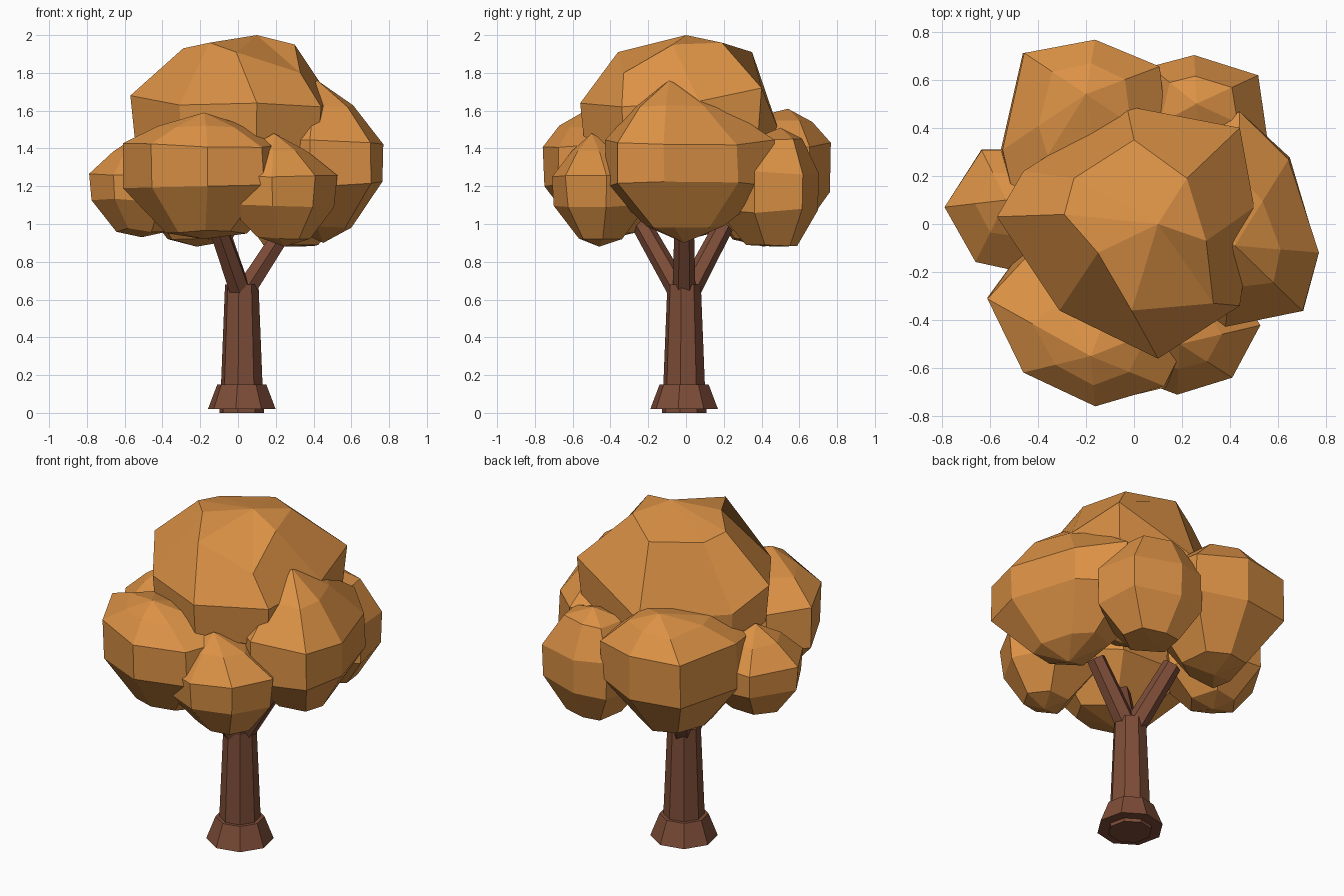
import bpy, bmesh, math, random
from mathutils import Vector

random.seed(4)
cube = bpy.data.objects.get("Cube")
if cube:
    bpy.data.objects.remove(cube)


def material(name, color):
    mat = bpy.data.materials.new(name)
    mat.use_nodes = True
    mat.diffuse_color = color
    mat.node_tree.nodes["Principled BSDF"].inputs["Base Color"].default_value = color
    return mat


LEAF = material("autumn_orange", (0.71, 0.285, 0.06, 1))
BARK = material("bark_brown", (0.205, 0.073, 0.039, 1))


def loft(name, rings, mat, bottom=None, top=None):
    """Skin a stack of rings, closing each end with a cap or a pole."""
    bm = bmesh.new()
    loops = [[bm.verts.new(p) for p in ring] for ring in rings]
    n = len(loops[0])
    for a, b in zip(loops, loops[1:]):
        for i in range(n):
            j = (i + 1) % n
            bm.faces.new((a[i], a[j], b[j], b[i]))
    for loop, pole in ((loops[0], bottom), (loops[-1], top)):
        if pole is None:
            bm.faces.new(loop)
        else:
            tip = bm.verts.new(pole)
            for i in range(n):
                bm.faces.new((loop[i], loop[(i + 1) % n], tip))
    bmesh.ops.recalc_face_normals(bm, faces=bm.faces)
    mesh = bpy.data.meshes.new(name)
    bm.to_mesh(mesh)
    bm.free()
    mesh.materials.append(mat)
    obj = bpy.data.objects.new(name, mesh)
    bpy.context.collection.objects.link(obj)


# Trunk: eight-sided, with a flared foot on a thin plinth
def octagon(radius, z):
    angles = [math.radians(45 * i - 10) for i in range(8)]
    return [(0.02 + radius * math.cos(a), -0.01 + radius * math.sin(a), z) for a in angles]


loft("trunk", [octagon(0.112, 0.14), octagon(0.09, 0.68)], BARK)
loft("trunk_foot", [octagon(0.182, 0.02), octagon(0.132, 0.15)], BARK)
loft("trunk_plinth", [octagon(0.12, 0), octagon(0.12, 0.03)], BARK)


# Branches: tapered six-sided limbs reaching into the leaves
def branch(name, start, end):
    start, end = Vector(start), Vector(end)
    turn = (end - start).to_track_quat("Z", "Y")
    rings = []
    for centre, radius in ((start, 0.06), (end, 0.052)):
        rings.append([centre + turn @ Vector((radius * math.cos(k * math.pi / 3),
                                              radius * math.sin(k * math.pi / 3), 0))
                      for k in range(6)])
    loft(name, rings, BARK)


branch("left_branch", (0.04, -0.01, 0.65), (0.26, -0.01, 0.99))
branch("front_branch", (0.01, -0.04, 0.65), (-0.12, -0.25, 1.02))
branch("back_branch", (0.01, 0.02, 0.65), (-0.1, 0.2, 0.99))

# Crown: each column gives its widest point and the shoulder point above it
CROWN = (
    ((-0.57, 0.03, 1.68), (-0.29, 0.04, 1.93)),
    ((-0.31, -0.36, 1.63), (-0.15, -0.12, 1.96)),
    ((0.1, -0.56, 1.64), (-0.01, -0.36, 1.91)),
    ((0.44, -0.34, 1.62), (0.33, -0.33, 1.8)),
    ((0.5, 0.07, 1.65), (0.3, -0.07, 1.95)),
    ((0.44, 0.4, 1.72), (0.22, 0.19, 1.96)),
    ((-0.03, 0.49, 1.5), (0, 0.35, 1.91)),
    ((-0.46, 0.22, 1.55), (-0.25, 0.19, 1.91)),
)
widest, shoulder = zip(*CROWN)
lower = [(x * 0.96, y * 0.96, z - 0.22) for x, y, z in widest]
loft("crown_leaves", [lower, widest, shoulder], LEAF, (0, 0, 1.15), (0.1, 0, 2.0))

# Leaf clumps: a widest outline, shrunk towards a foot below and a peak above.
# Each profile pairs a height fraction with a scale of the outline.
ROUND = ((0.11, 0.47), (0.36, 0.97), (0.62, 0.97), (0.85, 0.52))
TALL = ((0.06, 0.45), (0.41, 0.97), (0.74, 0.96), (0.9, 0.52))
POINTED = ((0.07, 0.45), (0.36, 0.94), (0.62, 0.97), (0.84, 0.5))
HEAVY = ((0.02, 0.5), (0.3, 0.97), (0.62, 0.96), (0.89, 0.56))


def clump(name, profile, low, high, peak, outline):
    points = [Vector(p) for p in outline]
    foot = sum(points, Vector((0, 0))) / len(points)
    peak = Vector(peak)
    height = high - low
    rings = []
    for t, scale in profile:
        pole = peak if t > 0.5 else foot
        ring = []
        for p in points:
            q = pole.lerp(p, scale + random.uniform(-0.03, 0.03))
            ring.append((q.x, q.y, low + height * (t + random.uniform(-0.02, 0.02))))
        rings.append(ring)
    loft(name, rings, LEAF, (foot.x, foot.y, low), (peak.x, peak.y, high))


clump("left_leaves", ROUND, 0.9, 1.76, (0.42, -0.09),
      [(0.78, -0.12), (0.65, 0.28), (0.44, 0.47), (0.12, 0.3),
       (0.08, -0.2), (0.38, -0.43), (0.71, -0.37)])
clump("front_leaves", TALL, 0.92, 1.59, (-0.18, -0.55),
      [(-0.63, -0.3), (-0.47, -0.62), (-0.16, -0.77), (0.14, -0.68),
       (0.3, -0.36), (0, -0.08), (-0.46, -0.1)])
clump("front_left_leaves", POINTED, 0.88, 1.48, (0.19, -0.5),
      [(-0.09, -0.61), (0.18, -0.71), (0.41, -0.64), (0.53, -0.42),
       (0.38, -0.18), (0.06, -0.2)])
clump("right_leaves", POINTED, 0.93, 1.47, (-0.53, 0.1),
      [(-0.79, 0.07), (-0.66, -0.16), (-0.4, -0.22), (-0.22, 0.02),
       (-0.35, 0.32), (-0.64, 0.32)])
clump("back_right_leaves", TALL, 0.88, 1.61, (-0.2, 0.54),
      [(-0.56, 0.3), (-0.5, 0.06), (-0.12, 0.06), (0.16, 0.3),
       (0.12, 0.66), (-0.16, 0.78), (-0.47, 0.72)])
clump("back_left_leaves", HEAVY, 0.88, 1.51, (0.26, 0.5),
      [(0.56, 0.36), (0.52, 0.62), (0.25, 0.71), (0.06, 0.66),
       (0, 0.36), (0.3, 0.16)])
